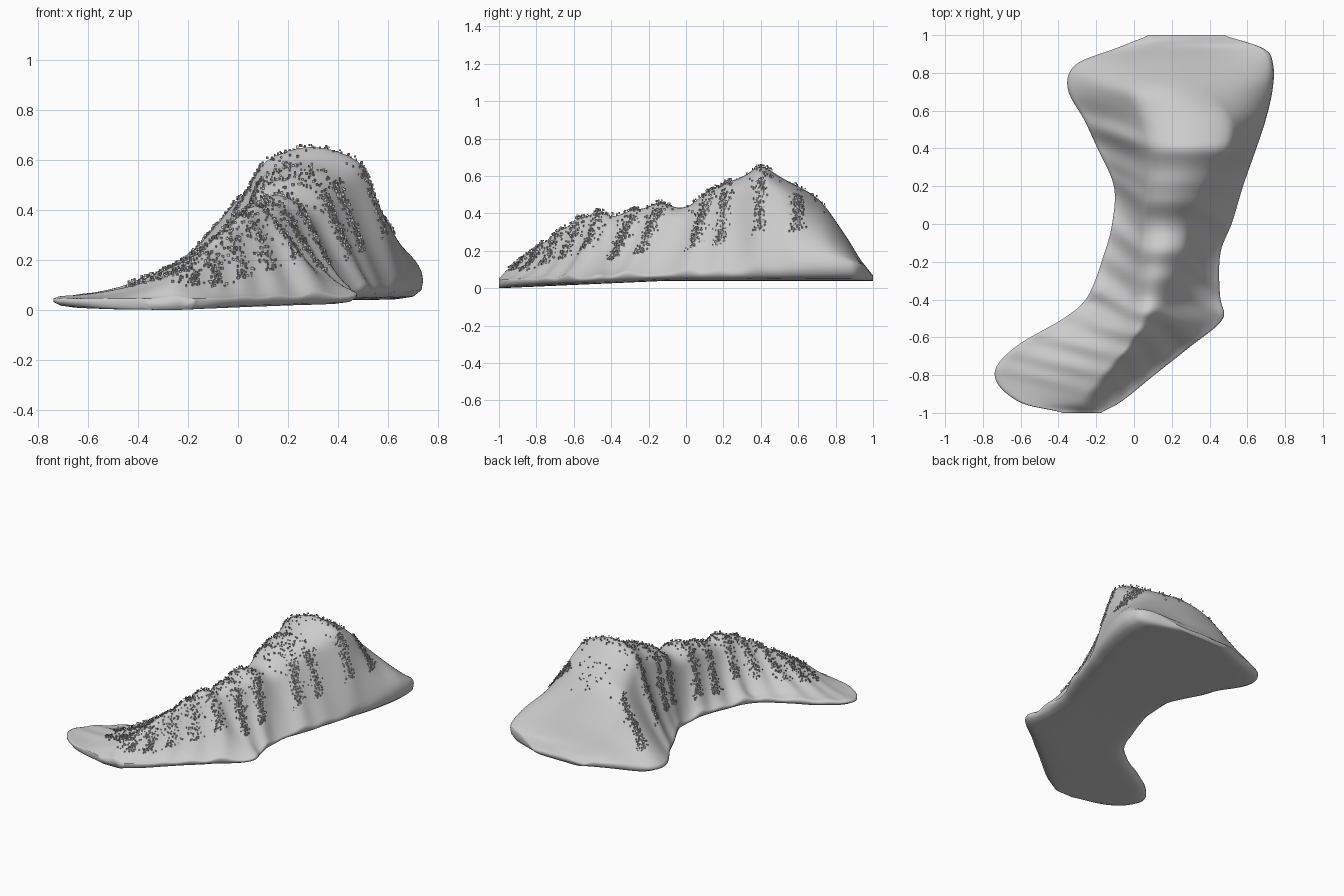
import bpy, bmesh, math, random
from mathutils import Vector
from mathutils.bvhtree import BVHTree

if "Cube" in bpy.data.objects:
    bpy.data.objects.remove(bpy.data.objects["Cube"])

random.seed(4)

# Stations along the ridge: y, left edge, right edge, crest left, crest right, crest height
STATIONS = [
    (-1.00, -0.36, -0.18, -0.28, -0.22, 0.06),
    (-0.95, -0.60, -0.08, -0.30, -0.22, 0.11),
    (-0.80, -0.75, 0.11, -0.20, -0.11, 0.21),
    (-0.65, -0.64, 0.30, -0.07, 0.01, 0.31),
    (-0.50, -0.38, 0.48, 0.00, 0.11, 0.38),
    (-0.40, -0.26, 0.46, 0.02, 0.16, 0.37),
    (-0.15, -0.16, 0.46, 0.05, 0.25, 0.42),
    (0.00, -0.12, 0.52, 0.06, 0.29, 0.42),
    (0.20, -0.11, 0.58, 0.08, 0.38, 0.52),
    (0.40, -0.20, 0.65, 0.10, 0.49, 0.60),
    (0.55, -0.27, 0.70, 0.06, 0.50, 0.54),
    (0.72, -0.36, 0.74, 0.00, 0.36, 0.44),
    (0.85, -0.31, 0.74, 0.02, 0.38, 0.28),
    (0.93, -0.10, 0.69, 0.10, 0.38, 0.16),
    (1.00, 0.08, 0.47, 0.20, 0.36, 0.06),
]
# Cross ribs running down both flanks: y, strength
RIBS = [(-0.88, 0.5), (-0.79, 0.7), (-0.69, 0.8), (-0.58, 0.8), (-0.46, 1.2), (-0.29, 0.6),
        (-0.14, 1.0), (0.11, 1.1), (0.21, 0.7), (0.40, 1.0), (0.70, 0.8)]


def slope(i, k):
    a, b = STATIONS[max(i - 1, 0)], STATIONS[min(i + 1, len(STATIONS) - 1)]
    return (b[k] - a[k]) / (b[0] - a[0])


def station(y):
    """Smooth interpolation of the station values at y."""
    i = 0
    while i < len(STATIONS) - 2 and STATIONS[i + 1][0] < y:
        i += 1
    a, b = STATIONS[i], STATIONS[i + 1]
    h = b[0] - a[0]
    t = (y - a[0]) / h
    return [(2*t**3 - 3*t*t + 1) * a[k] + (t**3 - 2*t*t + t) * h * slope(i, k)
            + (3*t*t - 2*t**3) * b[k] + (t**3 - t*t) * h * slope(i + 1, k)
            for k in range(1, 6)]


def ramp(y, a, b):
    return min(1, max(0, (y - a) / (b - a)))


def lerp(a, b, t):
    return a + (b - a) * t


def base_z(y):
    return 0.04 * ramp(y, -1, -0.1)


def drift(side, y):
    """How far a rib moves along y on its way down."""
    return 0.13 if side < 0 else lerp(-0.18, -0.02, ramp(y, 0.0, 0.25))


def rib(y, t, side):
    w = 0.032 + 0.02 * (y > -0.4)
    return sum(s * math.exp(-((y - drift(side, r) * t - r) / w) ** 2) for r, s in RIBS) - 0.4


def flank(y, side, t):
    """Point on a flank; t runs from the crest (0) to the edge (1)."""
    xl, xr, c1, c2, zc = station(y)
    edge, crest = (xl, c1) if side < 0 else (xr, c2)
    if side < 0:
        p = lerp(2.3, 1.0, (y + 1) / 2)
        rim = 0.045
    else:
        p = lerp(lerp(1.5, 1.05, ramp(y, -0.8, 0.2)), 0.55, ramp(y, 0.3, 0.75))
        rim = lerp(0.045, 0.09, ramp(y, 0.2, 0.7))
    low = min(base_z(y) + rim, zc)
    z = low + max(0, zc - 0.015 - low) * (1 - t) ** p
    fade = ramp(zc, 0.1, 0.35) * (1 - ramp(y, 0.45, 0.85 if side < 0 else 0.6))
    z += rib(y, t, side) * fade * (0.03 + 0.15 * t * (1 - t) ** 1.5)
    return Vector((lerp(crest, edge, t), y, z))


def section(y):
    """Closed loop: left flank, crest, right flank, underside."""
    pts = [flank(y, -1, 1 - i / 22) for i in range(22)]
    a, b = flank(y, -1, 0), flank(y, 1, 0)
    dome = lerp(0.045, 0.06, ramp(y, 0.1, 0.4)) * (1 - 0.4 * ramp(y, 0.5, 0.8))
    for i in range(9):
        t = i / 8
        p = a.lerp(b, t)
        p.z += dome * math.sin(math.pi * t) * min(1, a.z / 0.4)
        pts.append(p)
    pts += [flank(y, 1, 1 - (1 - i / 22) ** 1.25) for i in range(1, 23)]
    xl, xr = station(y)[:2]
    zb = base_z(y)
    pts.append(Vector((xr + 0.004, y, zb + 0.025)))
    for i in range(13):
        pts.append(Vector((lerp(xr - 0.015, xl + 0.015, i / 12), y, zb)))
    pts.append(Vector((xl - 0.004, y, zb + 0.025)))
    return pts


def add_object(name, bm):
    me = bpy.data.meshes.new(name)
    bm.to_mesh(me)
    ob = bpy.data.objects.new(name, me)
    bpy.context.collection.objects.link(ob)
    return ob


# Ridge body: lofted sections, lightly relaxed
bm = bmesh.new()
ROWS = 130
loops = []
for i in range(ROWS + 1):
    u = 2 * i / ROWS - 1
    y = lerp(u, math.sin(u * math.pi / 2), 0.6)
    loops.append([bm.verts.new(p) for p in section(y)])
n = len(loops[0])
for a, b in zip(loops, loops[1:]):
    for j in range(n):
        k = (j + 1) % n
        bm.faces.new((a[j], a[k], b[k], b[j]))
bm.faces.new(loops[0])
bm.faces.new(loops[-1][::-1])
for _ in range(6):
    bmesh.ops.smooth_vert(bm, verts=bm.verts, factor=0.4,
                          use_axis_x=True, use_axis_y=False, use_axis_z=True)
drop = min(v.co.z for v in bm.verts)
for v in bm.verts:
    v.co.z -= drop
bmesh.ops.recalc_face_normals(bm, faces=bm.faces)
for f in bm.faces:
    f.smooth = True
tree = BVHTree.FromBMesh(bm)
add_object("mountain_ridge", bm)
bm.free()

# Shrubs: tiny upright crossed cards standing on the ribs and crest
bm = bmesh.new()


def shrub(x, y):
    hit = tree.ray_cast(Vector((x, y, 2)), Vector((0, 0, -1)))[0]
    if hit is None or hit.z < 0.09:
        return
    s = random.uniform(0.003, 0.0055)
    ang = random.uniform(0, math.pi)
    lo, hi = Vector((0, 0, 0)), Vector((0, 0, 2 * s))
    hit.z += random.uniform(-0.002, 0.01)
    for a in (ang, ang + math.pi / 2):
        d = Vector((math.cos(a), math.sin(a), 0)) * s
        bm.faces.new([bm.verts.new(hit + o) for o in (-d + lo, d + lo, d + hi, -d + hi)])


for r, strength in RIBS + [(0.60, 0)]:
    count = 80 if r < -0.4 else 170
    reach = 0.5 if r < -0.4 else 0.65
    for side in (-1, 1):
        if r == 0.70 and side > 0 or r == 0.60 and side < 0:
            continue
        for _ in range(count):
            t = random.uniform(0, reach)
            p = flank(r + drift(side, r) * t + random.gauss(0, 0.018), side, t)
            shrub(p.x, p.y)
    c1, c2 = station(r)[2:4]
    for _ in range(70 if r < 0.5 else 15):
        shrub(random.uniform(c1, c2), r + random.gauss(0, 0.035))
add_object("shrubs", bm)
bm.free()
